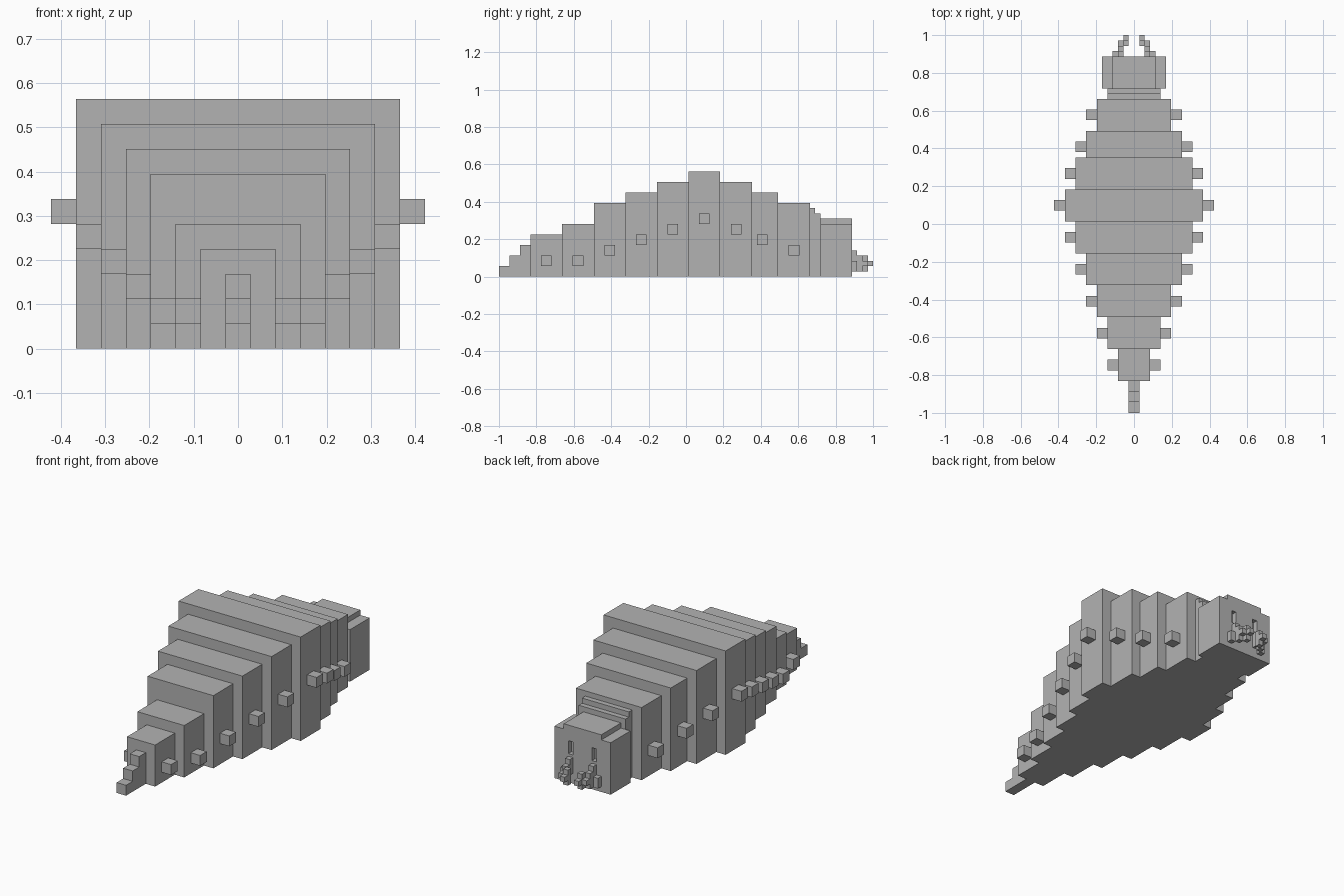
import bpy

if "Cube" in bpy.data.objects:
    bpy.data.objects.remove(bpy.data.objects["Cube"])

U = 2 / 35.5   # one block
grey = bpy.data.materials.new("plain grey")
grey.diffuse_color = (0.45, 0.45, 0.45, 1)
grey.use_nodes = True
grey.node_tree.nodes["Principled BSDF"].inputs["Base Color"].default_value = grey.diffuse_color


def box(name, x0, x1, y0, y1, z0, z1):
    """Block given in units; y counts from the tail tip."""
    bpy.ops.mesh.primitive_cube_add(
        size=1, location=((x0 + x1) / 2 * U, (y0 + y1) / 2 * U - 1, (z0 + z1) / 2 * U))
    ob = bpy.context.object
    ob.name = name
    ob.scale = ((x1 - x0) * U, (y1 - y0) * U, (z1 - z0) * U)
    bpy.ops.object.transform_apply(location=True, rotation=True, scale=True)
    ob.data.materials.append(grey)
    return ob


def pair(name, x0, x1, *rest):
    """The same block on both sides."""
    return [box(name + "_right", x0, x1, *rest), box(name + "_left", -x1, -x0, *rest)]


# Stepped tail
for i in range(3):
    box("tail_step", -0.5, 0.5, i, i + 1, 0, i + 1)

# Body segments: start, length, half width, height, spike base, spike start
segments = [
    (3, 3, 1.5, 4, 1, 4), (6, 3, 2.5, 5, 1, 7), (9, 3, 3.5, 7, 2, 10),
    (12, 3, 4.5, 8, 3, 13), (15, 3, 5.5, 9, 4, 16), (18, 3, 6.5, 10, 5, 19),
    (21, 3, 5.5, 9, 4, 22), (24, 2.5, 4.5, 8, 3, 24.5), (26.5, 3, 3.5, 7, 2, 27.5),
]
for y, length, w, h, sz, sy in segments:
    box("body_segment", -w, w, y, y + length, 0, h)
    pair("side_spike", w, w + 1, sy, sy + 1, sz, sz + 1)

# Neck
box("neck_back", -2.5, 2.5, 29.5, 30, 0, 6.5)
box("neck_front", -2.5, 2.5, 30, 30.5, 0, 6)

# Head with a raised crown and sunken eye slots
head = box("head", -3, 3, 30.5, 33.5, 0, 5)
box("head_crown", -2, 2, 30.5, 33.5, 5, 5.5)
for cutter in pair("eye_cutter", 1, 1.5, 33, 34, 2.75, 4):
    cutter.hide_render = True
    cutter.hide_viewport = True
    mod = head.modifiers.new("eye_slot", 'BOOLEAN')
    mod.operation = 'DIFFERENCE'
    mod.solver = 'EXACT'
    mod.object = cutter

# Jaws curling inward, made of half blocks
for part in [
    (1.5, 2, 33.5, 34, 0.5, 1.5),
    (1, 1.5, 33.5, 34, 1, 2.5),
    (1, 1.5, 34, 34.5, 0.5, 2),
    (1, 1.5, 34.5, 35, 1, 1.5),
    (0.5, 1, 34.5, 35, 0.5, 2),
    (0.5, 1, 35, 35.5, 1, 1.5),
]:
    pair("jaw", *part)
